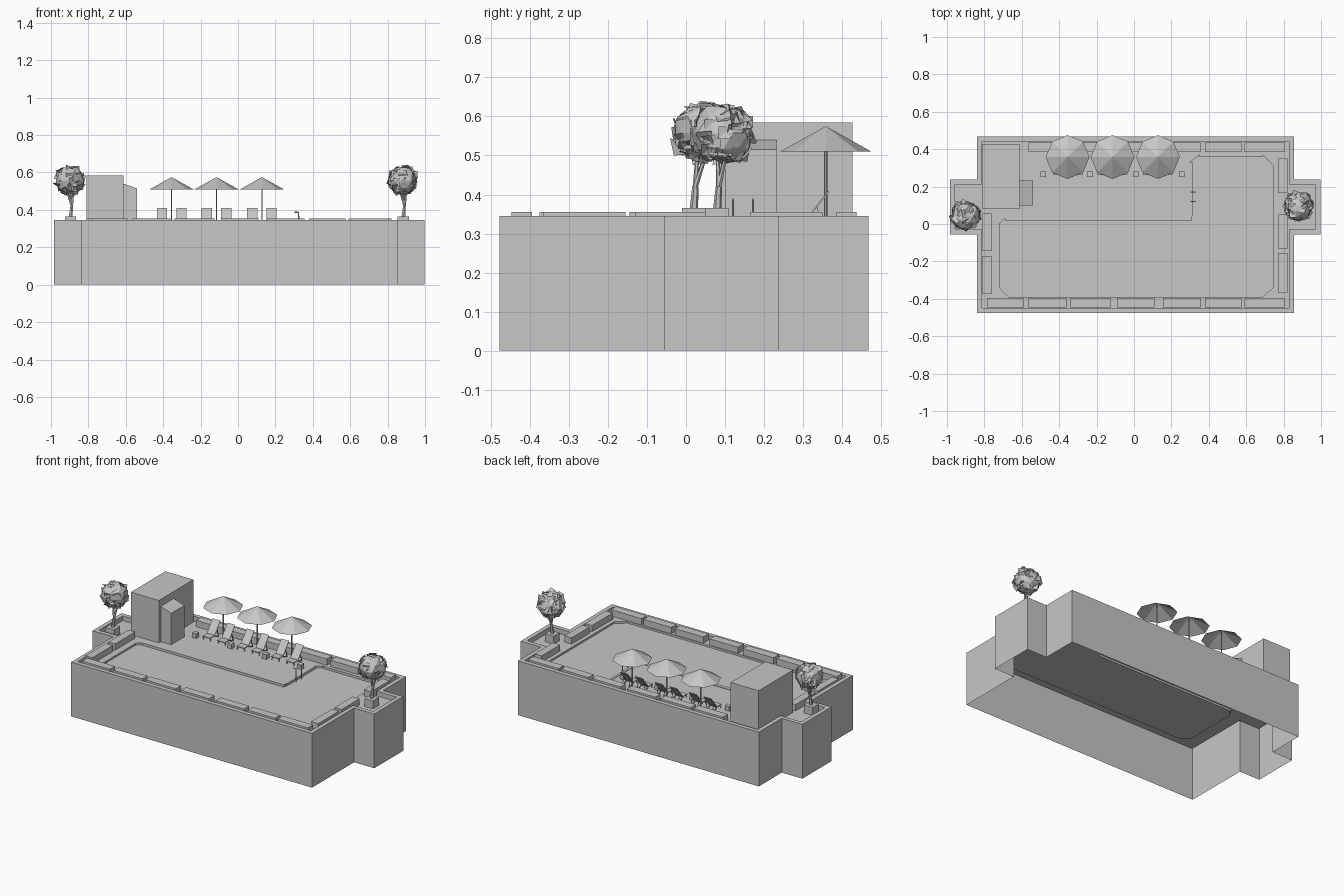
import bpy, bmesh, math, random
from mathutils import Vector, Matrix

if "Cube" in bpy.data.objects:
    bpy.data.objects.remove(bpy.data.objects["Cube"])
random.seed(4)

grey = bpy.data.materials.new("plain grey")
grey.use_nodes = True
COLOUR = (0.57, 0.57, 0.57, 1)
grey.diffuse_color = COLOUR
grey.node_tree.nodes["Principled BSDF"].inputs["Base Color"].default_value = COLOUR

DECK, RIM, POOL = 0.315, 0.345, 0.303


def finish(name, bm):
    me = bpy.data.meshes.new(name)
    bm.to_mesh(me)
    bm.free()
    me.materials.append(grey)
    ob = bpy.data.objects.new(name, me)
    bpy.context.collection.objects.link(ob)
    return ob


def add_box(bm, x0, x1, y0, y1, z0, z1):
    m = Matrix.Translation(((x0 + x1) / 2, (y0 + y1) / 2, (z0 + z1) / 2))
    m = m @ Matrix.Diagonal((x1 - x0, y1 - y0, z1 - z0, 1))
    return bmesh.ops.create_cube(bm, size=1, matrix=m)["verts"]


def add_rod(bm, a, b, r1, r2, sides=6):
    a, b = Vector(a), Vector(b)
    turn = (b - a).to_track_quat("Z", "Y").to_matrix().to_4x4()
    bmesh.ops.create_cone(bm, cap_ends=True, segments=sides, radius1=r1, radius2=r2,
                          depth=(b - a).length, matrix=Matrix.Translation((a + b) / 2) @ turn)


def add_slab(bm, x, w, start, end, t):
    # plank whose side profile runs from start to end in the y-z plane
    (y0, z0), (y1, z1) = start, end
    add = [bm.verts.new((x + s * w / 2, y, z + u)) for s in (-1, 1)
           for y, z, u in ((y0, z0, 0), (y1, z1, 0), (y1, z1, t), (y0, z0, t))]
    a, b = add[:4], add[4:]
    bm.faces.new(a[::-1])
    bm.faces.new(b)
    for i in range(4):
        j = (i + 1) % 4
        bm.faces.new((a[i], a[j], b[j], b[i]))


def outline(t):
    # building footprint with a bay on each short side, shrunk by t
    l, r, f, b = -0.84 + t, 0.855 - t, -0.477 + t, 0.467 - t
    y0, y1, bl, br = -0.055 + t, 0.237 - t, -0.985 + t, 0.997 - t
    return [(l, f), (r, f), (r, y0), (br, y0), (br, y1), (r, y1),
            (r, b), (l, b), (l, y1), (bl, y1), (bl, y0), (l, y0)]


def ring(bm, pts, z):
    return [bm.verts.new((x, y, z)) for x, y in pts]


def bridge(bm, a, b):
    n = len(a)
    for i in range(n):
        bm.faces.new((a[i], a[(i + 1) % n], b[(i + 1) % n], b[i]))


# Building: outer wall, parapet and deck with the pool sunk into it
pool_pts = [(-0.67, -0.39), (0.685, -0.39), (0.745, -0.34), (0.745, 0.31), (0.685, 0.375),
            (0.355, 0.375), (0.30, 0.33), (0.30, 0.04), (-0.68, 0.04), (-0.72, 0.0), (-0.72, -0.34)]
bm = bmesh.new()
rings = [ring(bm, outline(0), 0), ring(bm, outline(0), RIM),
         ring(bm, outline(0.027), RIM), ring(bm, outline(0.027), DECK)]
for a, b in zip(rings, rings[1:]):
    bridge(bm, a, b)
pool_top, pool_low = ring(bm, pool_pts, DECK), ring(bm, pool_pts, POOL)
bridge(bm, pool_top, pool_low)
bm.faces.new(pool_low)
edges = []
for loop in (rings[3], pool_top):
    for i, v in enumerate(loop):
        edges.append(bm.edges.get((v, loop[(i + 1) % len(loop)])))
bmesh.ops.triangle_fill(bm, edges=edges, use_beauty=True, use_dissolve=False, normal=(0, 0, 1))
bmesh.ops.recalc_face_normals(bm, faces=bm.faces)
bm.faces.ensure_lookup_table()
if bm.faces[0].normal.y > 0:
    bmesh.ops.reverse_faces(bm, faces=bm.faces)
finish("building_and_pool", bm)

# Narrow ledge along the back edge of the pool
bm = bmesh.new()
add_box(bm, -0.69, 0.31, 0.02, 0.042, POOL, DECK + 0.003)
add_box(bm, 0.298, 0.314, 0.04, 0.33, POOL, DECK + 0.003)
add_box(bm, 0.35, 0.69, 0.358, 0.377, POOL, DECK + 0.003)
finish("pool_ledge", bm)

# Low planters inside the parapet
bm = bmesh.new()
PLANTER_TOP = 0.355
front_row = [(-0.785, -0.59), (-0.565, -0.36), (-0.34, -0.125), (-0.09, 0.11),
             (0.155, 0.355), (0.38, 0.575), (0.59, 0.805)]
for x0, x1 in front_row:
    add_box(bm, x0, x1, -0.447, -0.395, DECK, PLANTER_TOP)
    if x0 > -0.6:
        add_box(bm, x0, x1, 0.385, 0.437, DECK, PLANTER_TOP)
for y0, y1 in ((-0.145, 0.055), (-0.375, -0.17)):
    add_box(bm, -0.81, -0.762, y0, y1, DECK, PLANTER_TOP)
for y0, y1 in ((-0.365, -0.155), (-0.13, 0.05), (0.165, 0.35)):
    add_box(bm, 0.77, 0.82, y0, y1, DECK, PLANTER_TOP)
finish("planters", bm)

# Stair house with a slope-roofed entrance
bm = bmesh.new()
add_box(bm, -0.81, -0.613, 0.08, 0.427, DECK, 0.585)
finish("stair_house", bm)
bm = bmesh.new()
for v in add_box(bm, -0.613, -0.54, 0.10, 0.232, DECK, 0.54):
    if v.co.z > 0.5 and v.co.x > -0.56:
        v.co.z = 0.515
finish("entrance", bm)

# Parasols, each with two loungers
for n, x in enumerate((-0.355, -0.115, 0.128)):
    bm = bmesh.new()
    bmesh.ops.create_cone(bm, cap_ends=False, segments=8, radius1=0.117, radius2=0, depth=0.065,
                          matrix=Matrix.Translation((x, 0.358, 0.5425)))
    add_rod(bm, (x, 0.358, DECK), (x, 0.358, 0.57), 0.004, 0.004)
    finish(f"parasol_{n}", bm)
    for side in (-1, 1):
        cx, w = x + side * 0.052, 0.054
        bm = bmesh.new()
        add_slab(bm, cx, w, (0.262, 0.333), (0.312, 0.333), 0.005)
        add_slab(bm, cx, w, (0.308, 0.333), (0.365, 0.405), 0.006)
        for s in (-1, 1):
            ex = cx + s * 0.024
            add_slab(bm, ex, 0.005, (0.268, DECK), (0.274, 0.333), 0.004)
            add_slab(bm, ex, 0.005, (0.345, DECK), (0.300, 0.333), 0.005)
            add_slab(bm, ex, 0.005, (0.350, DECK), (0.335, 0.367), 0.005)
        bmesh.ops.recalc_face_normals(bm, faces=bm.faces)
        finish(f"lounger_{n}_{'left' if side > 0 else 'right'}", bm)

# Side tables
bm = bmesh.new()
for x in (-0.485, -0.235, 0.01, 0.255):
    add_box(bm, x - 0.015, x + 0.015, 0.25, 0.28, DECK, DECK + 0.03)
finish("side_tables", bm)

# Pool ladder rails
bm = bmesh.new()
for y in (0.12, 0.172):
    path = [(0.296, y, DECK), (0.302, y, 0.387), (0.324, y, 0.387), (0.326, y, POOL)]
    for a, b in zip(path[1:], path[2:]):
        add_rod(bm, a, b, 0.003, 0.003)
finish("pool_ladder", bm)


# Potted trees: square pot, bent forked trunk, ragged crown of leaf plates
def tree(name, pot, centre):
    px, py = pot
    c = Vector(centre)
    bm = bmesh.new()
    add_box(bm, px - 0.03, px + 0.03, py - 0.03, py + 0.03, DECK, 0.365)
    finish(name + "_pot", bm)

    bm = bmesh.new()
    fork = (px + 0.006, py + 0.004, 0.42)
    add_rod(bm, (px, py, 0.36), fork, 0.011, 0.008)
    for dx, dy in ((-0.02, 0.01), (0.022, 0.012), (0.0, -0.015)):
        add_rod(bm, fork, (c.x + dx, c.y + dy, 0.52), 0.007, 0.004)
    finish(name + "_trunk", bm)

    bm = bmesh.new()
    ball = bmesh.ops.create_icosphere(bm, subdivisions=2, radius=0.077)["verts"]
    for v in ball:
        v.co *= random.uniform(0.9, 1.08)
        v.co += c
    for _ in range(90):
        d = Vector([random.gauss(0, 1) for _ in "xyz"]).normalized()
        lean = Vector([random.uniform(-0.5, 0.5) for _ in "xyz"])
        turn = (d + lean).to_track_quat("Z", "Y")
        p = c + d * random.uniform(0.068, 0.08)
        s = random.uniform(0.012, 0.023)
        leaf = [bm.verts.new(p + turn @ Vector((a * s, b * s, h * s)))
                for a, b, h in ((-1, -1, -0.3), (1, -1, 0), (1, 1, -0.3), (-1, 1, 0))]
        bm.faces.new(leaf[:3])
        bm.faces.new((leaf[0], leaf[2], leaf[3]))
    for v in bm.verts:
        v.co.z = min(max(v.co.z, 0.465), 0.648)
        v.co.x = max(v.co.x, -1.0)
    finish(name + "_crown", bm)


tree("right_tree", (-0.895, 0.02), (-0.90, 0.045, 0.557))
tree("left_tree", (0.884, 0.08), (0.88, 0.095, 0.557))
